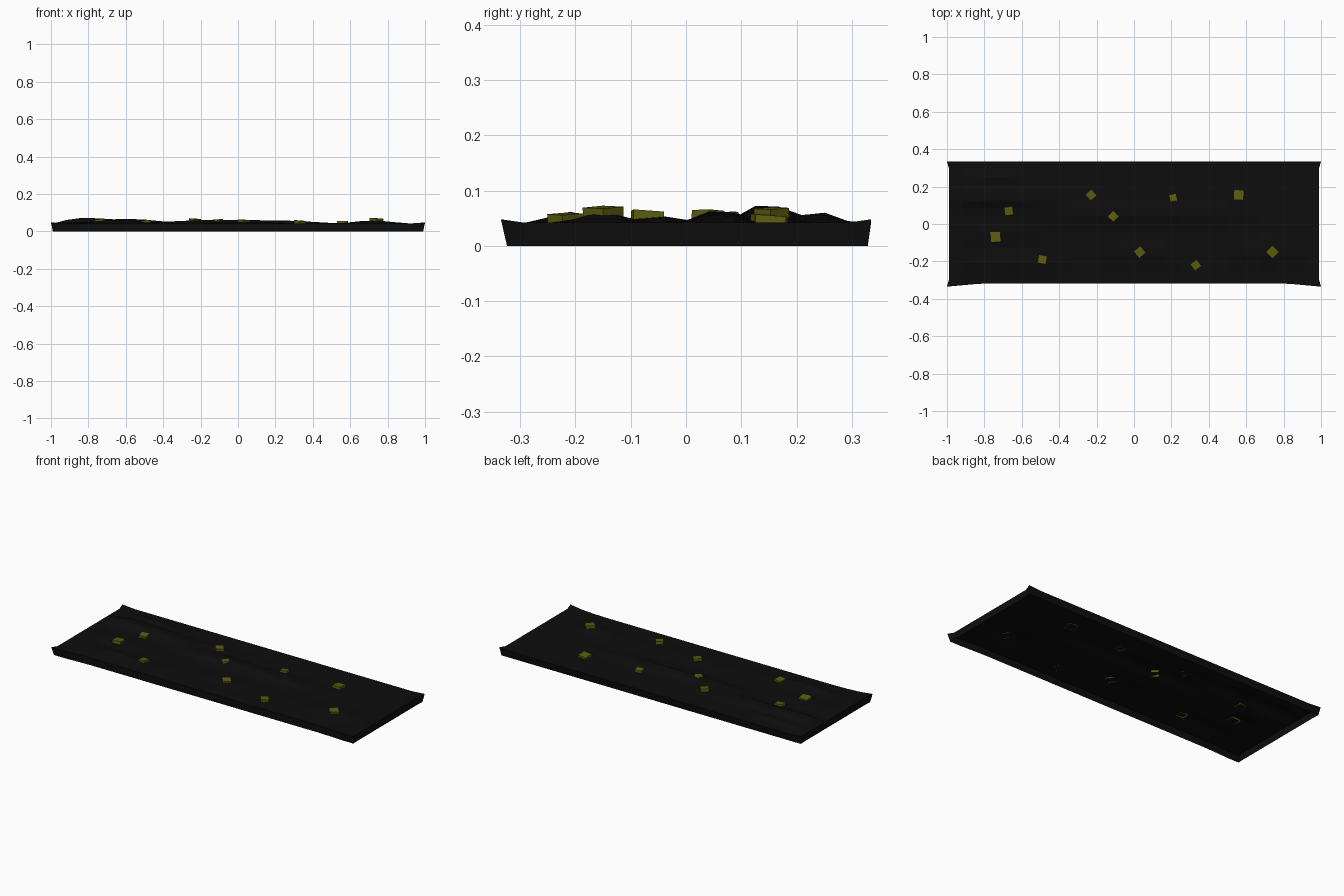
import bpy, bmesh, math
from mathutils import Matrix, Vector

cube = bpy.data.objects.get("Cube")
if cube:
    bpy.data.objects.remove(cube, do_unlink=True)


def material(name, rgb):
    mat = bpy.data.materials.new(name)
    mat.use_nodes = True
    color = (*rgb, 1)
    mat.diffuse_color = color
    bsdf = next(n for n in mat.node_tree.nodes if n.type == 'BSDF_PRINCIPLED')
    bsdf.inputs["Base Color"].default_value = color
    return mat


def finish(bm, name, mat):
    mesh = bpy.data.meshes.new(name)
    bm.to_mesh(mesh)
    bm.free()
    mesh.materials.append(mat)
    obj = bpy.data.objects.new(name, mesh)
    bpy.context.collection.objects.link(obj)
    return obj


black = material("soil_black", (0.004, 0.004, 0.004))
olive = material("olive", (0.105, 0.11, 0.005))

# Low mounds: x, y, height, radius in x, radius in y
MOUNDS = [(-0.82, 0.145, 0.037, 0.15, 0.05), (-0.55, 0.145, 0.028, 0.15, 0.05),
          (-0.75, 0.245, 0.020, 0.18, 0.04), (-0.65, -0.21, 0.022, 0.16, 0.05),
          (-0.74, -0.05, 0.014, 0.15, 0.06), (-0.10, 0.06, 0.025, 0.35, 0.05),
          (-0.23, 0.16, 0.012, 0.15, 0.05), (0.72, -0.15, 0.020, 0.14, 0.06),
          (0.03, -0.15, 0.012, 0.2, 0.06), (0.30, 0.06, 0.012, 0.2, 0.05)]


def height(x, y):
    z = 0.04
    for cx, cy, h, rx, ry in MOUNDS:
        z += h * math.exp(-((x - cx) / rx) ** 2 - ((y - cy) / ry) ** 2)
    return z


# Bumpy ground sheet with flared corners and a skirt, open underneath
bm = bmesh.new()
bmesh.ops.create_grid(bm, x_segments=24, y_segments=16, size=1,
                      matrix=Matrix.Diagonal((1, 0.335, 1, 1)))
for v in bm.verts:
    x, y = v.co.x, v.co.y
    edge_x, edge_y = abs(x) > 0.99, abs(y) > 0.33
    if edge_x or edge_y:
        v.co.z = 0.042
        if edge_x and edge_y:
            v.co.z = 0.048
        elif edge_x:
            v.co.x *= 0.988
        elif y < 0:
            v.co.y += 0.018 * min(1, (1 - abs(x)) / 0.2)
    else:
        v.co.z = height(x, y)
rim = [e for e in bm.edges if e.is_boundary]
skirt = bmesh.ops.extrude_edge_only(bm, edges=rim)["geom"]
for v in skirt:
    if isinstance(v, bmesh.types.BMVert):
        v.co.z = 0
        v.co.x = max(-0.99, min(0.99, v.co.x))
        v.co.y = max(-0.324, min(0.329, v.co.y))
bmesh.ops.recalc_face_normals(bm, faces=bm.faces)
finish(bm, "ground_slab", black)

# Small half-buried blocks: x, y, top height, side, turn in degrees
BLOCKS = [(-0.74, -0.07, 0.065, 0.055, 5), (-0.67, 0.07, 0.062, 0.046, 8),
          (-0.49, -0.19, 0.060, 0.046, -10), (-0.23, 0.155, 0.070, 0.045, 42),
          (-0.11, 0.04, 0.066, 0.042, 48), (0.03, -0.15, 0.064, 0.048, 40),
          (0.21, 0.14, 0.058, 0.040, 12), (0.33, -0.22, 0.060, 0.044, 38),
          (0.56, 0.155, 0.056, 0.055, -4), (0.74, -0.15, 0.072, 0.052, 45)]
for i, (x, y, top, side, turn) in enumerate(BLOCKS):
    bm = bmesh.new()
    bmesh.ops.create_cube(bm, size=1)
    bm.faces.ensure_lookup_table()
    base = [f for f in bm.faces if f.normal.z < -0.9]
    bmesh.ops.delete(bm, geom=base, context='FACES_ONLY')
    block = finish(bm, f"block_{i + 1}", olive)
    block.scale = (side, side, 0.018)
    lean = math.radians(4 if i % 2 else -4)
    block.rotation_euler = (lean, lean / 2, math.radians(turn))
    block.location = (x, y, top - 0.011)
